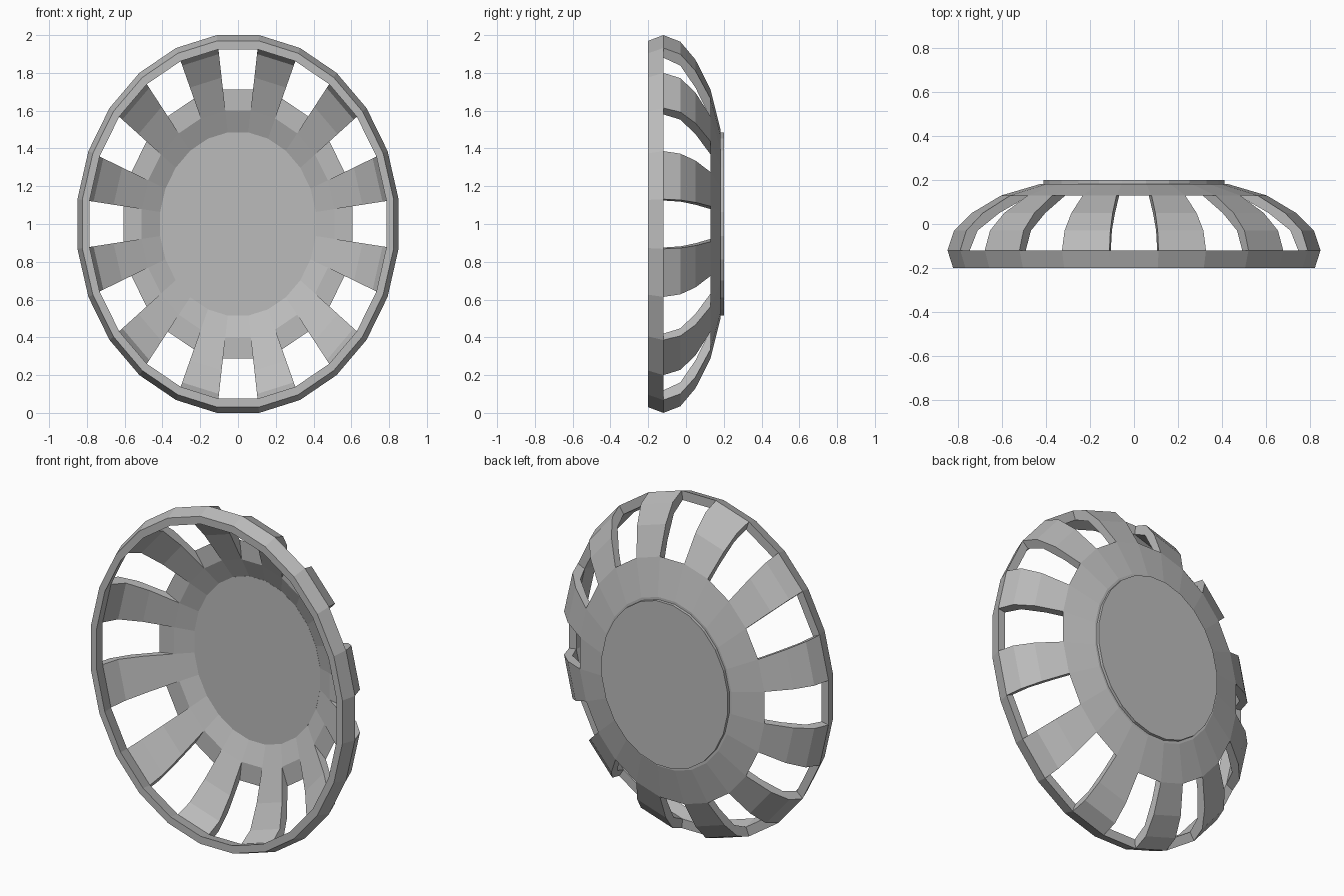
import bpy, bmesh, math

cube = bpy.data.objects.get("Cube")
if cube:
    bpy.data.objects.remove(cube)

SIDES = 24
WIDTH = 0.85                                # x radius relative to the z radius
FLAT = 1 / math.cos(math.pi / SIDES)        # flat-to-corner factor

grey = bpy.data.materials.new("light grey")
grey.use_nodes = True
grey.diffuse_color = (0.5, 0.5, 0.5, 1)
grey.node_tree.nodes["Principled BSDF"].inputs["Base Color"].default_value = (0.5, 0.5, 0.5, 1)


def add_object(name, bm):
    bmesh.ops.recalc_face_normals(bm, faces=bm.faces)
    mesh = bpy.data.meshes.new(name)
    bm.to_mesh(mesh)
    bm.free()
    mesh.materials.append(grey)
    obj = bpy.data.objects.new(name, mesh)
    bpy.context.collection.objects.link(obj)
    return obj


def ring(bm, y, radius):
    """Oval ring of vertices around the y axis, with a flat side on top."""
    verts = []
    for i in range(SIDES):
        a = (i - 0.5) * math.tau / SIDES
        r = radius * FLAT
        verts.append(bm.verts.new((WIDTH * r * math.sin(a), y, 1 + r * math.cos(a))))
    return verts


# Slotted bowl: depth, outer radius, inner radius from the front rim to the back
profile = [(-0.2, 0.97, 0.925), (-0.12, 1.0, 0.945), (-0.03, 0.965, 0.9),
           (0.05, 0.87, 0.775), (0.13, 0.712, 0.6), (0.183, 0.5, 0.48)]
bands = len(profile) - 1
bm = bmesh.new()
outer = [ring(bm, y, ro) for y, ro, ri in profile]
inner = [ring(bm, y, ri) for y, ro, ri in profile]


def solid(seg, band):
    if not 0 <= band < bands:
        return False
    slot = seg % 2 == 0 and 0 < band < bands - 1
    return not slot


for s in range(SIDES):
    t = (s + 1) % SIDES
    for b in range(bands):
        if not solid(s, b):
            continue
        # Outside and inside skins
        for skin in (outer, inner):
            bm.faces.new((skin[b][s], skin[b][t], skin[b + 1][t], skin[b + 1][s]))
        # Edges across the thickness at the front and back of the cell
        for step, level in ((-1, b), (1, b + 1)):
            if not solid(s, b + step):
                bm.faces.new((outer[level][s], outer[level][t], inner[level][t], inner[level][s]))
        # Slot side walls
        for step, corner in ((-1, s), (1, t)):
            if not solid((s + step) % SIDES, b):
                bm.faces.new((outer[b][corner], outer[b + 1][corner],
                              inner[b + 1][corner], inner[b][corner]))
add_object("slotted_bowl", bm)

# Base plate closing the back of the bowl
bm = bmesh.new()
front = ring(bm, 0.18, 0.485)
back = ring(bm, 0.2, 0.485)
bm.faces.new(front)
bm.faces.new(back)
for s in range(SIDES):
    t = (s + 1) % SIDES
    bm.faces.new((front[s], front[t], back[t], back[s]))
add_object("base_plate", bm)
